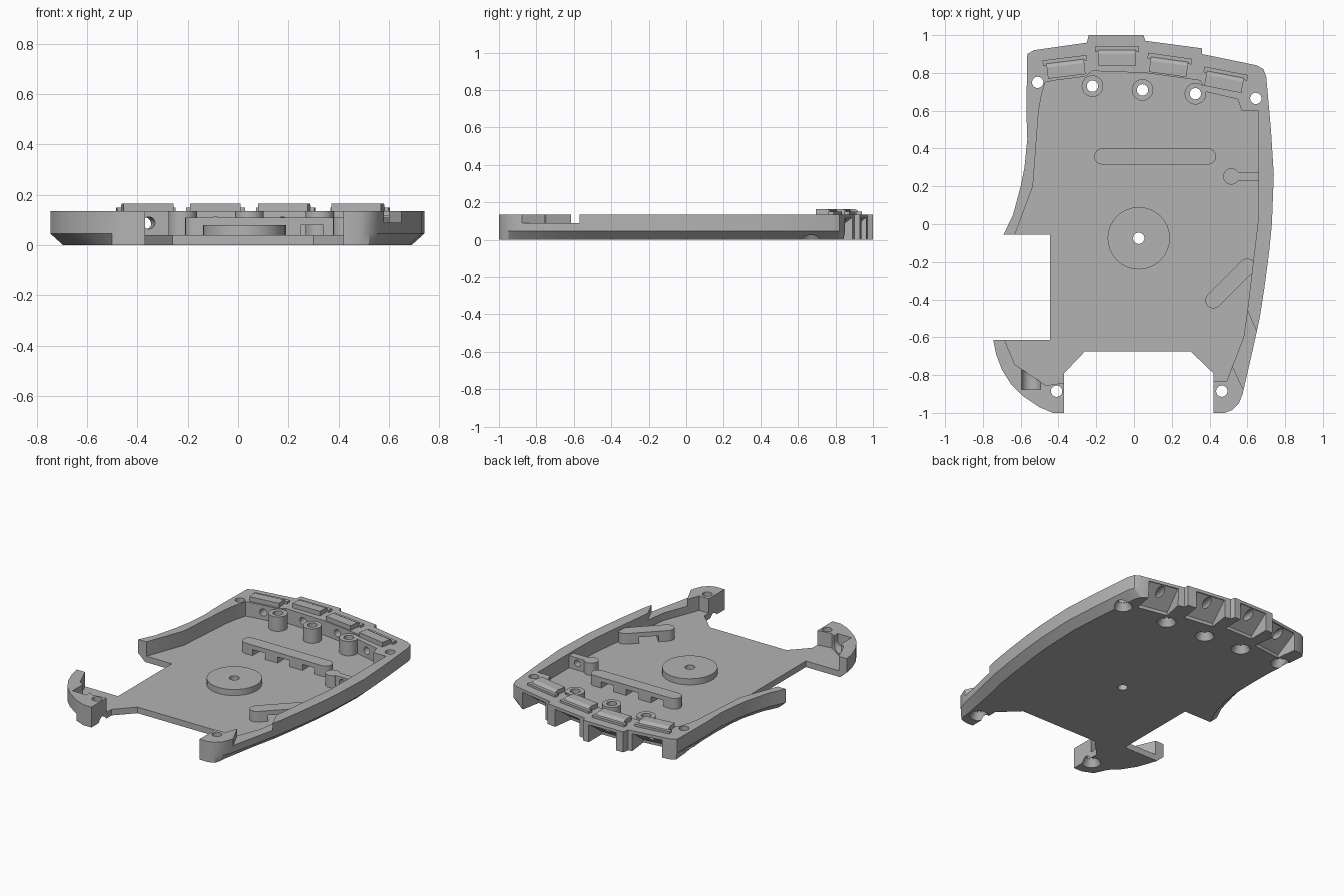
import bpy, bmesh, math
from mathutils import Matrix, Vector

if "Cube" in bpy.data.objects:
    bpy.data.objects.remove(bpy.data.objects["Cube"], do_unlink=True)

grey = bpy.data.materials.new("plain grey")
grey.use_nodes = True
grey.diffuse_color = (0.45, 0.45, 0.45, 1)
grey.node_tree.nodes["Principled BSDF"].inputs["Base Color"].default_value = (0.45, 0.45, 0.45, 1)

FLOOR, RIM = 0.04, 0.135


def make(name, bm):
    bmesh.ops.recalc_face_normals(bm, faces=bm.faces)
    me = bpy.data.meshes.new(name)
    bm.to_mesh(me)
    bm.free()
    me.materials.append(grey)
    ob = bpy.data.objects.new(name, me)
    bpy.context.collection.objects.link(ob)
    return ob


def loft(name, rings, matrix=Matrix()):
    """Closed solid through matching rings of 3D points."""
    bm = bmesh.new()
    loops = [[bm.verts.new(matrix @ Vector(p)) for p in ring] for ring in rings]
    n = len(loops[0])
    bm.faces.new(loops[0])
    bm.faces.new(loops[-1])
    for a, b in zip(loops, loops[1:]):
        for i in range(n):
            j = (i + 1) % n
            bm.faces.new((a[i], a[j], b[j], b[i]))
    return make(name, bm)


def prism(name, pts, z0, z1):
    return loft(name, [[(x, y, z) for x, y in pts] for z in (z0, z1)])


def side_prism(name, profile, width, matrix):
    """Profile in (y, z), extruded across x."""
    return loft(name, [[(x, y, z) for y, z in profile] for x in (-width / 2, width / 2)], matrix)


def cone(name, centre, r0, r1, depth, along_y=False, turn=0):
    m = Matrix.Translation(centre) @ Matrix.Rotation(turn, 4, "Z")
    if along_y:
        m = m @ Matrix.Rotation(math.pi / 2, 4, "X")
    bm = bmesh.new()
    bmesh.ops.create_cone(bm, cap_ends=True, segments=32, radius1=r0, radius2=r1, depth=depth, matrix=m)
    return make(name, bm)


def cut(cutter, *targets):
    cutter.hide_render = True
    for ob in targets:
        mod = ob.modifiers.new("cut", "BOOLEAN")
        mod.operation, mod.solver, mod.object = "DIFFERENCE", "EXACT", cutter
        bpy.context.view_layer.objects.active = ob
        bpy.ops.object.modifier_apply(modifier=mod.name)
    bpy.data.objects.remove(cutter, do_unlink=True)


def stadium(a, b, r):
    """Rounded bar outline from a to b."""
    a, b = Vector(a), Vector(b)
    base = math.atan2(b.y - a.y, b.x - a.x)
    pts = []
    for c, start in ((b, -math.pi / 2), (a, math.pi / 2)):
        for k in range(9):
            t = base + start + math.pi * k / 8
            pts.append((c.x + r * math.cos(t), c.y + r * math.sin(t)))
    return pts


# Palm shell: right side, knuckle edge, left side, thumb opening, wrist opening
outline = [(.42, -1), (.48, -1), (.52, -.985), (.555, -.95), (.575, -.9), (.63, -.66), (.665, -.5),
           (.69, -.34), (.715, -.15), (.73, 0), (.74, .26), (.725, .5), (.7, .78), (.685, .82), (.65, .84),
           (.36, .9), (.36, .93), (.06, .97), (.05, 1), (-.24, 1), (-.25, .96), (-.53, .92), (-.565, .9),
           (-.57, .6), (-.565, .45), (-.58, .3), (-.6, .2), (-.64, .05), (-.69, -.055), (-.445, -.055),
           (-.445, -.615), (-.745, -.615), (-.73, -.69), (-.7, -.77), (-.65, -.85), (-.59, -.91),
           (-.5, -.97), (-.43, -1), (-.37, -1), (-.37, -.79), (-.26, -.675), (.3, -.675), (.42, -.79)]


def tucked(x, y):
    """Underside point, drawn in along the long sides for the chamfer."""
    amount = 0.05 * min(1, max(0, (abs(x) - .52) / .07)) * min(1, max(0, (.92 - y) / .1))
    return (x - math.copysign(amount, x), y + (amount * .5 if x < -.55 and y < -.65 else 0), 0)


shell = loft("palm_shell", [[tucked(*p) for p in outline],
                            [(x, y, .045) for x, y in outline],
                            [(x, y, RIM) for x, y in outline]])
cavity = [(.3, -.835), (.49, -.835), (.51, -.78), (.58, -.6), (.6, -.46), (.655, 0), (.66, .2), (.66, .6),
          (.57, .6), (.55, .66), (.38, .7), (.35, .76), (.06, .8), (-.22, .81), (-.26, .78), (-.42, .76),
          (-.47, .75), (-.49, .68), (-.505, .6), (-.535, .2), (-.63, -.055), (-.66, -.12), (-.72, -.55),
          (-.685, -.615), (-.63, -.745), (-.465, -.855), (-.3, -.83)]
cut(prism("cavity_cutter", cavity, FLOOR, .3), shell)

# Lowered strap notch in the left rim
cut(prism("notch_cutter", [(.58, -.41), (.68, -.64), (.6, -.92), (.5, -.71)], .09, .3), shell)

# Round-bottomed pin groove in the thumb-side wing
cut(cone("groove_cutter", (-.545, -.805, .1), .05, .05, .14, True), shell)
cut(prism("groove_top_cutter", [(-.595, -.875), (-.495, -.875), (-.495, -.735), (-.595, -.735)], .1, .3), shell)

# Finger mounts: centre x, outer y, turn in degrees
mounts = [("little", -.375, .94, 7), ("ring", -.09, 1, 0), ("middle", .2, .95, -8), ("index", .5, .87, -11)]
parts = [shell]
for name, x, y, deg in mounts:
    turn = math.radians(deg)
    m = Matrix.Translation((x, y, 0)) @ Matrix.Rotation(turn, 4, "Z")
    # Sloping undercut between the ribs
    cut(side_prism("undercut_cutter", [(.05, -.03), (.05, .115), (-.005, .115), (-.135, .02), (-.14, -.03)], .2, m), shell)
    block = side_prism(name + "_finger_mount",
                       [(-.16, .03), (-.16, .165), (-.1, .165), (-.085, .158), (-.07, .135), (-.1, .06), (-.13, .03)],
                       .2, m)
    lip = side_prism(name + "_finger_lip", [(-.09, .12), (-.09, .15), (-.06, .15), (-.06, .12)], .235, m)
    cut(cone("cord_hole_cutter", m @ Vector((0, -.1, .088)), .024, .024, .36, True, turn), shell, block, lip)
    parts += [block, lip]

# Screw bosses with through holes and countersinks below
screws = [(-.51, .75), (-.22, .73), (.045, .71), (.325, .69), (.645, .665), (-.41, -.885), (.465, -.885)]
for i, (x, y) in enumerate(screws):
    targets = [shell]
    if 1 <= i <= 3:
        boss = cone("screw_boss", (x, y, .085), .057, .057, .1)
        targets.append(boss)
        parts.append(boss)
    cut(cone("screw_hole_cutter", (x, y, .1), .03, .03, .3), *targets)
    cut(cone("countersink_cutter", (x, y, .02), .06, .032, .05), *targets)

# Pivot disc
disc = cone("pivot_disc", (.025, -.075, .0575), .165, .165, .045)
cut(cone("pivot_hole_cutter", (.025, -.075, .05), .03, .03, .3), shell, disc)
parts.append(disc)

# Cord bridge with three passages under it
bridge = prism("cord_bridge", stadium((-.168, .358), (.392, .358), .043), .03, .11)
for x in (-.07, .112, .294):
    cut(prism("passage_cutter", [(x - .045, .2), (x + .045, .2), (x + .045, .5), (x - .045, .5)], FLOOR, .08), bridge)
parts.append(bridge)

# Slanted cord bridge against the left wall
a, b = Vector((.42, -.405)), Vector((.6, -.225))
slant = prism("slanted_bridge", stadium(a, b, .043), .03, .11)
along, across = (b - a).normalized(), Vector((-.7, .7)) * .1
p, q = a + along * .06, a + along * .18
cut(prism("slant_passage_cutter", [p - across, q - across, q + across, p + across], FLOOR, .08), slant)
parts.append(slant)

# Cord post and its rib to the wall
post = cone("cord_post", (.515, .252, .075), .043, .043, .09)
rib = prism("post_rib", [(.53, .23), (.67, .23), (.67, .275), (.53, .275)], .03, .12)
cut(cone("post_hole_cutter", (.6, .25, .085), .022, .022, .2, True), rib)
parts += [post, rib]

# Soft shading with crisp edges
bpy.ops.object.select_all(action="DESELECT")
for ob in parts:
    ob.select_set(True)
bpy.context.view_layer.objects.active = shell
bpy.ops.object.shade_smooth_by_angle(angle=math.radians(25))
